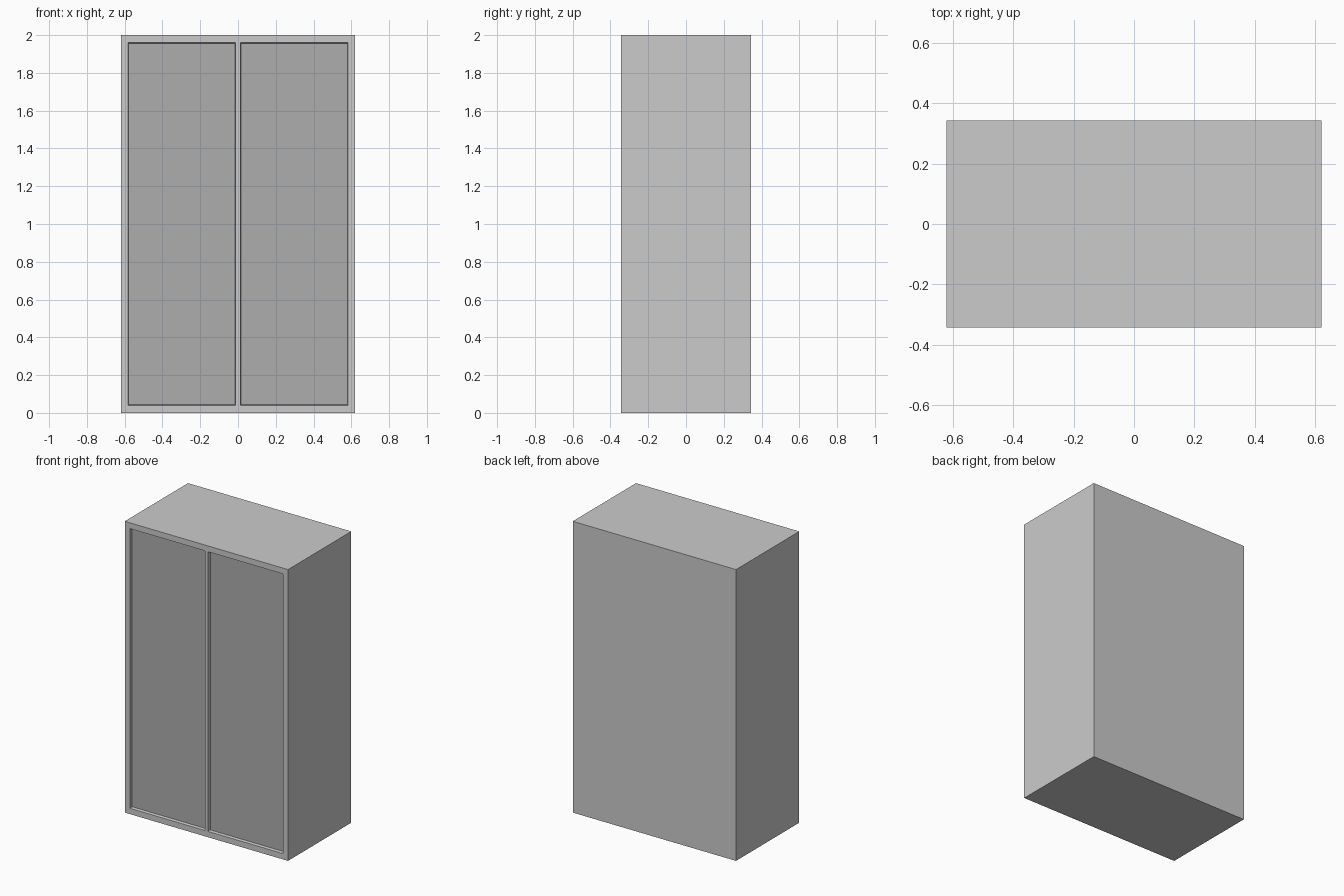
import bpy, bmesh

if "Cube" in bpy.data.objects:
    bpy.data.objects.remove(bpy.data.objects["Cube"])

W, D, H = 0.62, 0.343, 2.0      # half width, half depth, height
DEPTH = 0.02                    # door recess
SLOPE = 0.005                   # taper of the recess walls


def material(name, v):
    m = bpy.data.materials.new(name)
    m.diffuse_color = (v, v, v, 1)
    m.use_nodes = True
    m.node_tree.nodes["Principled BSDF"].inputs["Base Color"].default_value = m.diffuse_color
    return m


light = material("light grey", 0.6)
dark = material("door grey", 0.42)


def obj(name, bm, mats):
    me = bpy.data.meshes.new(name)
    bmesh.ops.recalc_face_normals(bm, faces=bm.faces)
    bm.to_mesh(me)
    bm.free()
    for m in mats:
        me.materials.append(m)
    o = bpy.data.objects.new(name, me)
    bpy.context.collection.objects.link(o)
    return o


# cabinet: front grid of frame cells and two door cells, closed by the other sides
xs = [-W, -0.582, -0.012, 0.012, 0.582, W]
zs = [0, 0.04, 1.96, H]
bm = bmesh.new()
grid = [[bm.verts.new((x, -D, z)) for z in zs] for x in xs]
doors = []
for i in range(5):
    for j in range(3):
        f = bm.faces.new((grid[i][j], grid[i + 1][j], grid[i + 1][j + 1], grid[i][j + 1]))
        if i in (1, 3) and j == 1:
            doors.append(f)
border = [e for e in bm.edges if e.is_boundary]
new = bmesh.ops.extrude_edge_only(bm, edges=border)["geom"]
for v in new:
    if isinstance(v, bmesh.types.BMVert):
        v.co.y = D
back = [e for e in bm.edges if e.is_boundary]
bmesh.ops.contextual_create(bm, geom=back)
bmesh.ops.recalc_face_normals(bm, faces=bm.faces)
# recessed door panels
bmesh.ops.inset_individual(bm, faces=doors, thickness=SLOPE, depth=-DEPTH)
for f in doors:
    f.material_index = 1
obj("wardrobe_cabinet", bm, [light, dark])
